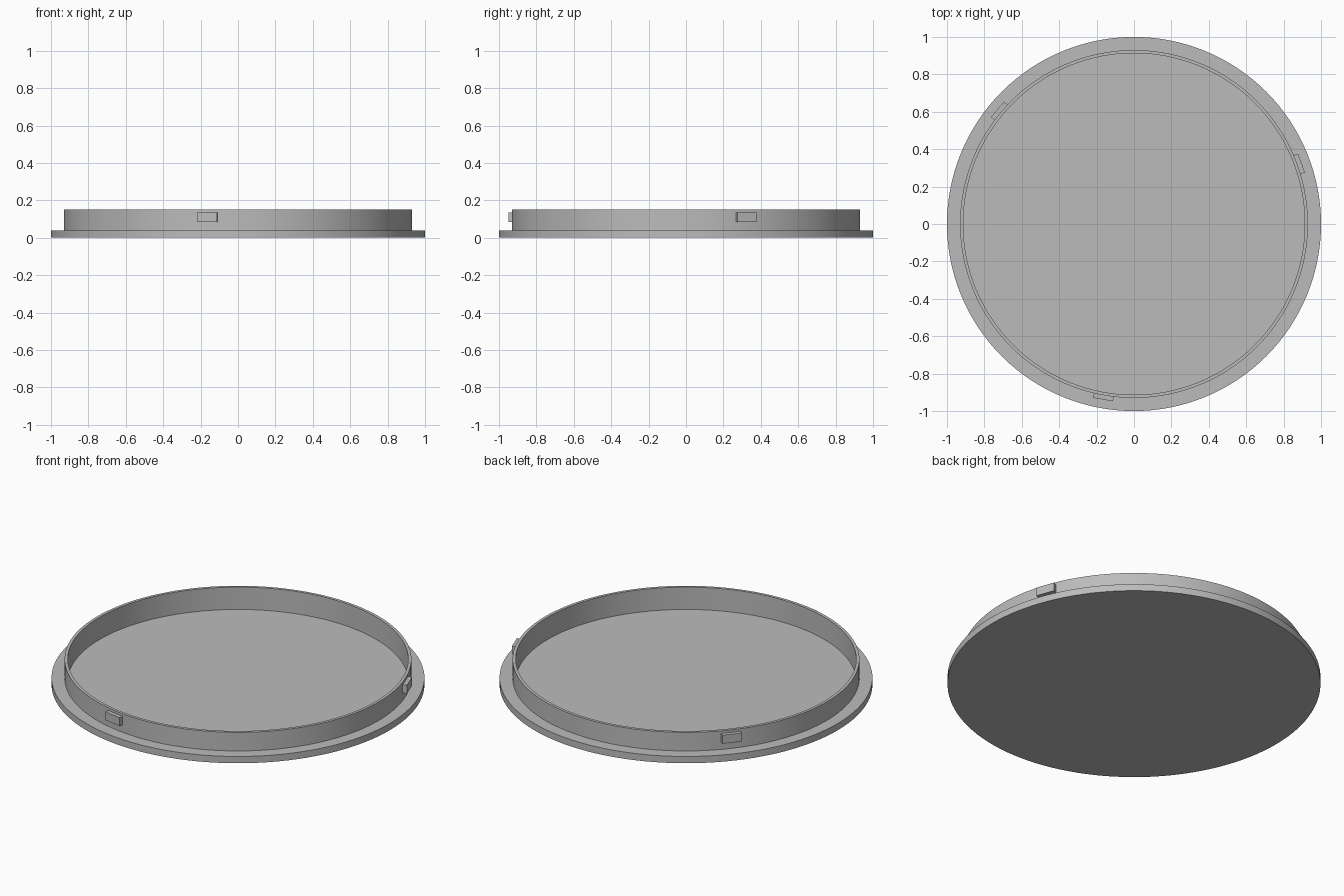
import bpy
import bmesh
from math import radians, cos, sin, pi

cube = bpy.data.objects.get("Cube")
if cube:
    bpy.data.objects.remove(cube)

SEGMENTS = 128

grey = bpy.data.materials.new("plain grey")
grey.use_nodes = True
color = (0.5, 0.5, 0.5, 1.0)
grey.diffuse_color = color
grey.node_tree.nodes["Principled BSDF"].inputs["Base Color"].default_value = color


def add_object(name, bm):
    bmesh.ops.recalc_face_normals(bm, faces=bm.faces)
    mesh = bpy.data.meshes.new(name)
    bm.to_mesh(mesh)
    bm.free()
    mesh.materials.append(grey)
    obj = bpy.data.objects.new(name, mesh)
    bpy.context.collection.objects.link(obj)
    return obj


def lathe(name, profile):
    """Revolve an (r, z) profile, capping both open ends with a disc."""
    bm = bmesh.new()
    rings = []
    for r, z in profile:
        rings.append([bm.verts.new((r * cos(2 * pi * i / SEGMENTS),
                                    r * sin(2 * pi * i / SEGMENTS), z))
                      for i in range(SEGMENTS)])
    for low, high in zip(rings, rings[1:]):
        for i in range(SEGMENTS):
            j = (i + 1) % SEGMENTS
            bm.faces.new((low[i], low[j], high[j], high[i]))
    bm.faces.new(rings[0])
    bm.faces.new(rings[-1])
    obj = add_object(name, bm)
    bpy.ops.object.select_all(action="DESELECT")
    bpy.context.view_layer.objects.active = obj
    obj.select_set(True)
    bpy.ops.object.shade_smooth_by_angle(angle=radians(30))
    return obj


# Lid: flange, upright wall and recessed floor
lathe("lid", [(1.0, 0.0), (1.0, 0.04), (0.93, 0.04),
              (0.93, 0.15), (0.913, 0.15), (0.913, 0.018)])

# Three locking tabs around the wall
INNER, OUTER, WIDTH, LOW, HIGH = 0.92, 0.953, 0.107, 0.085, 0.135
for number, angle in enumerate((20, 140, 260), 1):
    bm = bmesh.new()
    bmesh.ops.create_cube(bm, size=1)
    for v in bm.verts:
        v.co.x = OUTER if v.co.x > 0 else INNER
        v.co.y *= WIDTH
        v.co.z = HIGH if v.co.z > 0 else LOW
    tab = add_object(f"locking_tab_{number}", bm)
    tab.rotation_euler.z = radians(angle)
